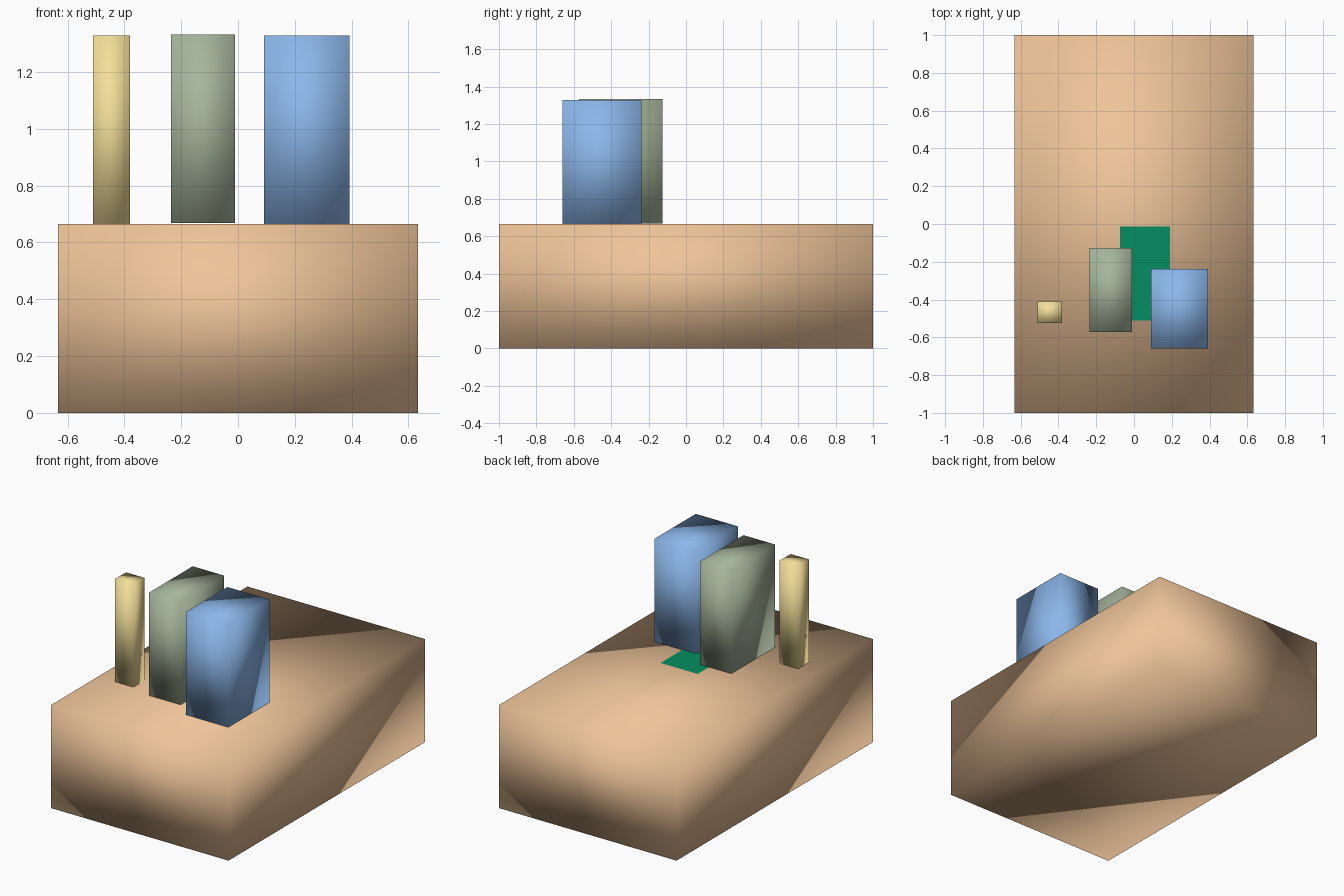
import bpy
import bmesh

if "Cube" in bpy.data.objects:
    bpy.data.objects.remove(bpy.data.objects["Cube"])


def paint(obj, rgb):
    """Give the object a plain material from an sRGB colour (0-255)."""
    mat = bpy.data.materials.new(obj.name + "_colour")
    mat.diffuse_color = [(c / 255) ** 2.2 for c in rgb] + [1.0]
    mat.use_nodes = True
    mat.node_tree.nodes["Principled BSDF"].inputs["Base Color"].default_value = mat.diffuse_color
    obj.data.materials.append(mat)


def add_part(name, bm, rgb, smooth):
    mesh = bpy.data.meshes.new(name)
    for face in bm.faces:
        face.smooth = smooth
    bm.to_mesh(mesh)
    bm.free()
    obj = bpy.data.objects.new(name, mesh)
    bpy.context.collection.objects.link(obj)
    paint(obj, rgb)
    return obj


def box(name, x, y, z, rgb):
    """Smooth-shaded box from (min, max) ranges."""
    bm = bmesh.new()
    bmesh.ops.create_cube(bm, size=1)
    for v in bm.verts:
        v.co = [(lo + hi) / 2 + c * (hi - lo)
                for c, (lo, hi) in zip(v.co, (x, y, z))]
    return add_part(name, bm, rgb, True)


def sheet(name, x, y, z, rgb):
    """Flat horizontal rectangle."""
    bm = bmesh.new()
    bm.faces.new([bm.verts.new(p) for p in (
        (x[0], y[0], z), (x[1], y[0], z), (x[1], y[1], z), (x[0], y[1], z))])
    return add_part(name, bm, rgb, False)


# Large base block
box("base_block", (-0.633, 0.633), (-1, 1), (0, 0.665), (238, 195, 152))

# Three upright blocks standing on the base
box("narrow_post", (-0.511, -0.38), (-0.523, -0.411), (0.665, 1.328), (243, 222, 152))
box("middle_block", (-0.235, -0.01), (-0.571, -0.126), (0.669, 1.332), (165, 180, 154))
box("wide_block", (0.091, 0.392), (-0.659, -0.238), (0.665, 1.328), (138, 181, 233))

# Thin patch lying on the base between the blocks
sheet("floor_patch", (-0.075, 0.19), (-0.512, -0.012), 0.668, (14, 140, 97))
